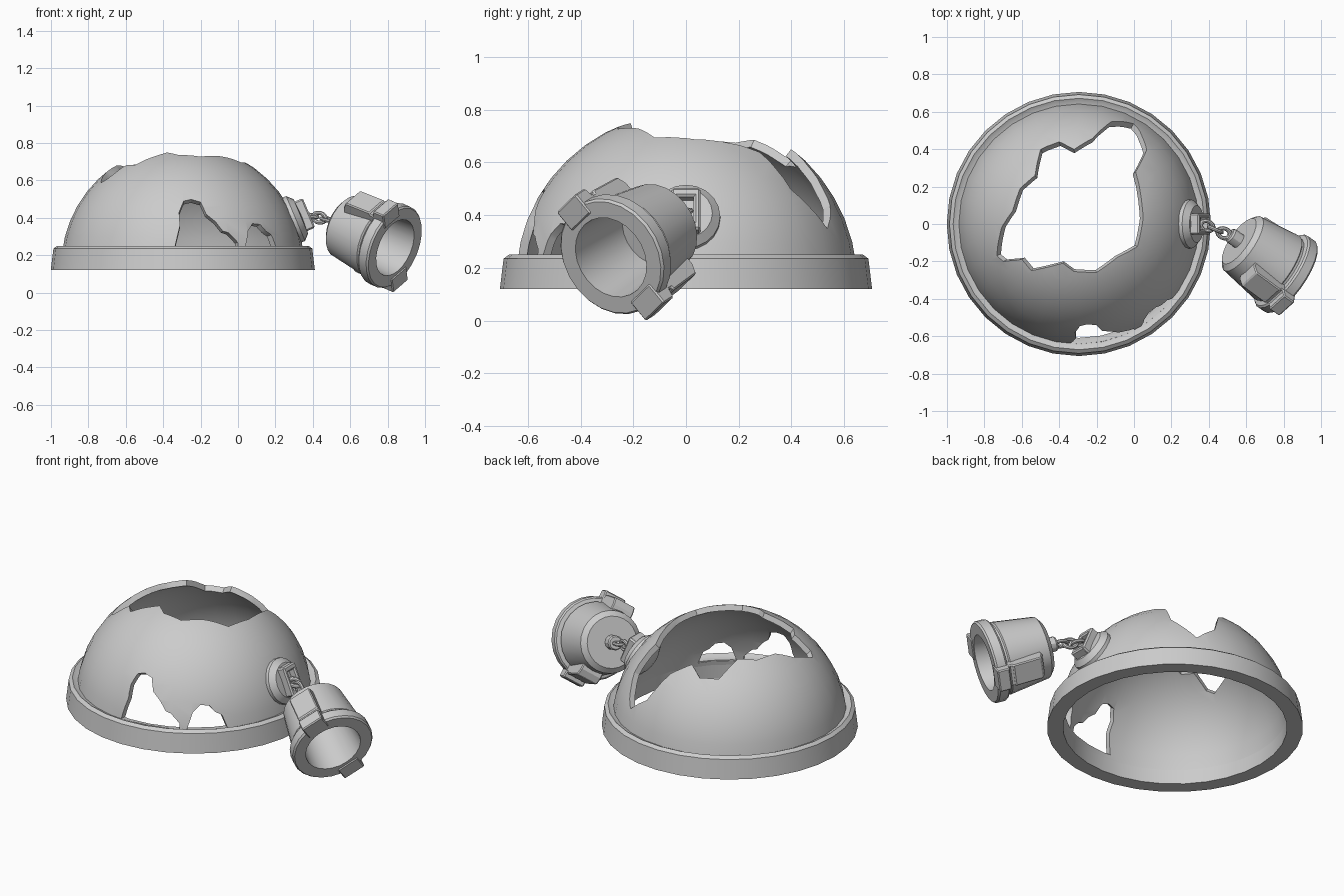
import bpy, bmesh, math
from mathutils import Vector, Matrix

if "Cube" in bpy.data.objects:
    bpy.data.objects.remove(bpy.data.objects["Cube"])

S = Vector((-0.295, 0, 0.14))   # dome sphere centre
R = 0.65


def frame(origin, z, x):
    """Matrix with local z along z and local x near x."""
    z = Vector(z).normalized()
    y = z.cross(Vector(x)).normalized()
    m = Matrix((y.cross(z), y, z)).transposed().to_4x4()
    m.translation = origin
    return m


def finish(name, bm, m=Matrix(), smooth=True, bevel=0):
    bmesh.ops.remove_doubles(bm, verts=bm.verts, dist=1e-5)
    bmesh.ops.recalc_face_normals(bm, faces=bm.faces)
    bm.transform(m)
    me = bpy.data.meshes.new(name)
    bm.to_mesh(me)
    bm.free()
    ob = bpy.data.objects.new(name, me)
    bpy.context.collection.objects.link(ob)
    if bevel:
        b = ob.modifiers.new("bevel", 'BEVEL')
        b.width, b.segments = bevel, 1
    if smooth:
        shade(ob)
    return ob


def shade(ob):
    bpy.ops.object.select_all(action='DESELECT')
    ob.select_set(True)
    bpy.context.view_layer.objects.active = ob
    bpy.ops.object.shade_smooth_by_angle(angle=math.radians(30))


def lathe(name, profile, segs, m, closed=False, smooth=True):
    """Revolve (radius, height) points around local z."""
    bm = bmesh.new()
    pts = profile + profile[:1] if closed else profile
    vs = [bm.verts.new((r, 0, h)) for r, h in pts]
    es = [bm.edges.new(p) for p in zip(vs, vs[1:])]
    bmesh.ops.spin(bm, geom=vs + es, cent=(0, 0, 0), axis=(0, 0, 1),
                   angle=2 * math.pi, steps=segs, use_duplicate=False)
    bmesh.ops.remove_doubles(bm, verts=bm.verts, dist=1e-5)
    bmesh.ops.dissolve_degenerate(bm, edges=bm.edges, dist=1e-5)
    return finish(name, bm, m, smooth)


def prism(name, outline, width, m, bevel=0):
    """Extrude an (x, z) outline across local y."""
    bm = bmesh.new()
    f = bm.faces.new([bm.verts.new((x, -width / 2, z)) for x, z in outline])
    g = bmesh.ops.extrude_face_region(bm, geom=[f])["geom"]
    bmesh.ops.translate(bm, vec=(0, width, 0),
                        verts=[v for v in g if isinstance(v, bmesh.types.BMVert)])
    return finish(name, bm, m, False, bevel)


def box(name, size, centre, m, bevel=0):
    bm = bmesh.new()
    bmesh.ops.create_cube(bm, size=1)
    bm.transform(Matrix.Translation(centre) @ Matrix.Diagonal((*size, 1)))
    return finish(name, bm, m, False, bevel)


def hole_cutter(dirs):
    """Cone from the dome centre through an outline on the sphere."""
    bm = bmesh.new()
    apex = bm.verts.new(S)
    tip = bm.verts.new(S + sum(dirs, Vector()).normalized() * R * 2.5)
    ring = [bm.verts.new(S + d.normalized() * R * 1.5) for d in dirs]
    for a, b in zip(ring, ring[1:] + ring[:1]):
        bm.faces.new((apex, a, b))
        bm.faces.new((tip, b, a))
    ob = finish("cutter", bm, smooth=False)
    ob.hide_render = True
    return ob


# Broken dome shell
angles = [math.radians(a) for a in (6, 14, 22, 30, 38, 46, 54, 62, 70, 78, 84, 90)]
shell = [(R * math.cos(a), R * math.sin(a)) for a in angles]
shell += [(0.617 * math.cos(a), 0.617 * math.sin(a)) for a in reversed(angles)]
dome = lathe("broken_dome", shell, 32, Matrix.Translation(S), closed=True, smooth=False)

# Jagged top opening, outlined in plan
top = [(-.5, .4), (-.4, .44), (-.32, .4), (-.22, .46), (-.12, .55), (0, .54), (.03, .5),
       (.07, .4), (.01, .28), (.05, .03), (.02, -.12), (-.09, -.18), (-.2, -.26),
       (-.32, -.255), (-.38, -.21), (-.55, -.25), (-.6, -.19), (-.7, -.2), (-.735, -.17),
       (-.71, -.02), (-.65, .07), (-.61, .19), (-.53, .26)]
# Two front openings, outlined in elevation
front = [[(-.34, .235), (-.31, .36), (-.315, .43), (-.29, .49), (-.25, .5), (-.2, .485),
          (-.17, .42), (-.12, .38), (-.08, .33), (-.05, .32), (0, .27), (.005, .235)],
         [(.04, .235), (.055, .33), (.08, .37), (.12, .365), (.15, .33), (.18, .31), (.21, .235)]]
cutters = [hole_cutter([Vector((x - S.x, y, math.sqrt(R * R - (x - S.x) ** 2 - y * y)))
                        for x, y in top])]
for o in front:
    cutters.append(hole_cutter(
        [Vector((x - S.x, -math.sqrt(R * R - (x - S.x) ** 2 - (z - S.z) ** 2), z - S.z))
         for x, z in o]))
bpy.context.view_layer.objects.active = dome
for c in cutters:
    b = dome.modifiers.new("hole", 'BOOLEAN')
    b.operation, b.solver, b.object = 'DIFFERENCE', 'EXACT', c
    bpy.ops.object.modifier_apply(modifier=b.name)
    bpy.data.objects.remove(c)
shade(dome)

# Base rim
lathe("base_rim", [(.618, .12), (.706, .12), (.692, .235), (.672, .25), (.645, .235), (.612, .235)],
      32, Matrix.Translation((S.x, 0, 0)), closed=True)

# Chain mount on the dome side
mount = frame(S, (.92, 0, .39), (0, 1, 0))
lathe("chain_mount", [(0, .565), (.07, .58), (.115, .605), (.13, .63), (.13, .655), (.1, .685), (0, .695)],
      20, mount)
for s in (-1, 1):
    box("mount_cheek", (.026, .17, .055), (s * .042, 0, .705), mount, .008)
    box("mount_end", (.1, .035, .055), (0, s * .068, .705), mount, .008)

# Chain links
A, B = Vector((.365, 0, .415)), Vector((.505, -.06, .385))
for i in range(3):
    roll = (0, 0, 1) if i % 2 else (0, 1, .2)
    m = frame(A.lerp(B, (i + .5) / 3), Vector(roll).cross(B - A), B - A)
    ring = [(.026 + .011 * math.cos(a), .011 * math.sin(a))
            for a in (k * math.pi / 4 for k in range(8))]
    lathe("chain_link", ring, 16, m @ Matrix.Diagonal((1.35, 1, 1, 1)), closed=True)

# Cuff body with hollow
axis = Vector((.82, -.57, -.36)).normalized()
cuff = frame(Vector((.84, -.285, .24)) - axis * .36, axis, (-.03, -.15, .19))
lathe("cuff_body", [(0, 0), (.145, 0), (.175, .025), (.208, .265), (.2, .272), (.2, .285),
                    (.225, .29), (.233, .3), (.233, .35), (.225, .36), (.16, .36), (.14, .06), (0, .06)],
      24, cuff)
lathe("cuff_neck", [(0, -.065), (.035, -.065), (.042, -.055), (.042, 0), (0, .01)], 12, cuff)

# Opposed lugs on the cuff
lug = [(.165, .08), (.2, .08), (.238, .1), (.245, .265), (.232, .27), (.232, .285),
       (.268, .295), (.268, .365), (.175, .365)]
for k in range(2):
    prism("cuff_lug", lug, .13, cuff @ Matrix.Rotation(k * math.pi, 4, 'Z'), .006)
